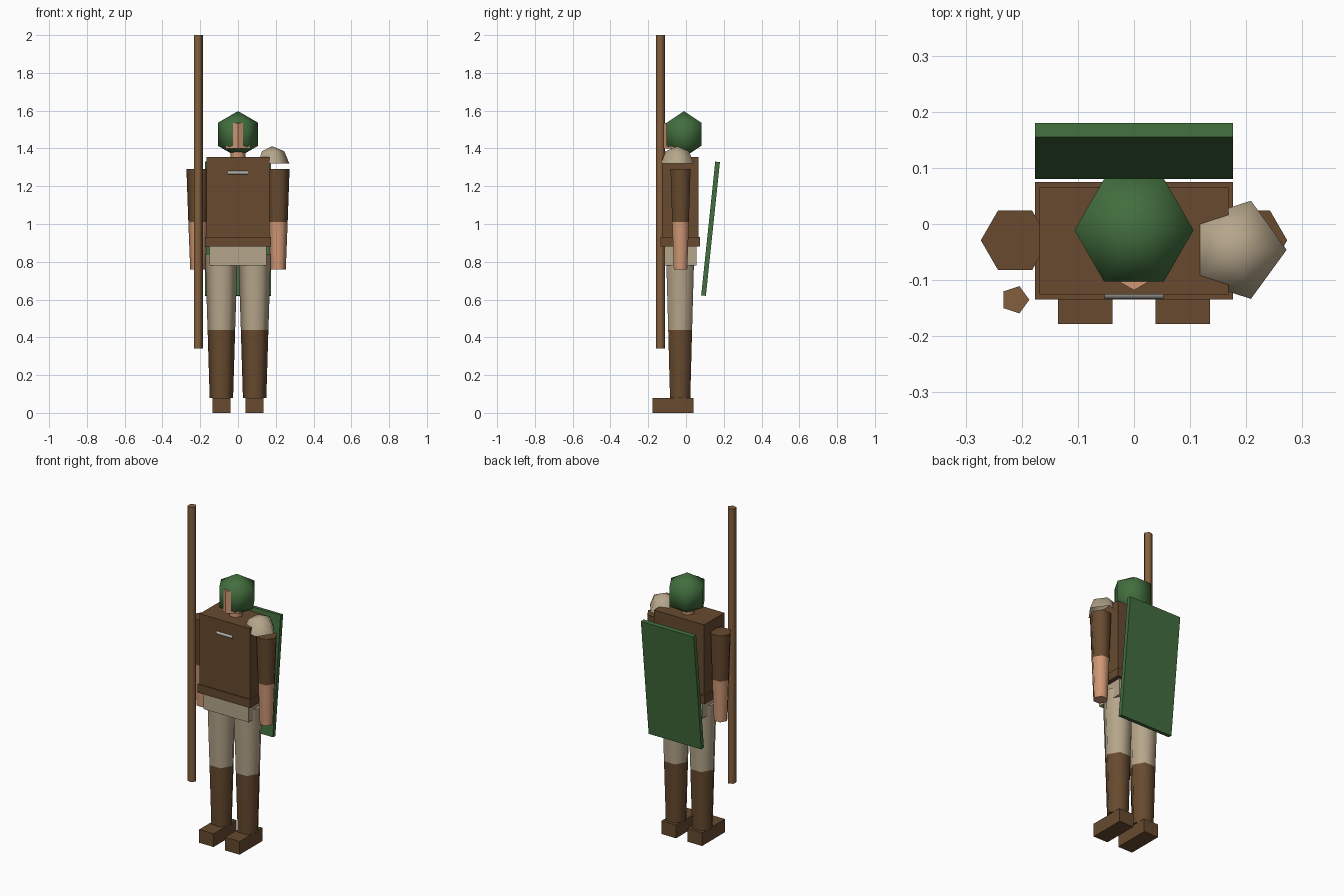
import bpy, bmesh, math
from mathutils import Vector

cube = bpy.data.objects.get("Cube")
if cube:
    bpy.data.objects.remove(cube, do_unlink=True)


def to_linear(c):
    c /= 255
    return c / 12.92 if c <= 0.04045 else ((c + 0.055) / 1.055) ** 2.4


def material(name, *rgb):
    m = bpy.data.materials.new(name)
    m.use_nodes = True
    color = [to_linear(c) for c in rgb] + [1]
    m.diffuse_color = color
    m.node_tree.nodes["Principled BSDF"].inputs["Base Color"].default_value = color
    return m


leather = material("brown leather", 103, 74, 47)
wood = material("light wood", 132, 95, 61)
green = material("dark green", 66, 110, 62)
cloth = material("beige cloth", 182, 166, 139)
skin = material("skin", 208, 152, 117)
metal = material("grey metal", 176, 172, 166)


def finish(name, bm, mats, smooth_angle=0):
    """Turn a bmesh into an object; edges sharper than the angle stay hard."""
    bmesh.ops.recalc_face_normals(bm, faces=bm.faces)
    mesh = bpy.data.meshes.new(name)
    bm.to_mesh(mesh)
    bm.free()
    for m in mats:
        mesh.materials.append(m)
    if smooth_angle:
        for p in mesh.polygons:
            p.use_smooth = True
        mesh.set_sharp_from_angle(angle=math.radians(smooth_angle))
    ob = bpy.data.objects.new(name, mesh)
    bpy.context.collection.objects.link(ob)
    return ob


def box(name, center, size, mat):
    bm = bmesh.new()
    bmesh.ops.create_cube(bm, size=1)
    bmesh.ops.scale(bm, vec=size, verts=bm.verts)
    ob = finish(name, bm, [mat])
    ob.location = center
    return ob


def prism(name, x, y, profile, sides, mats, turn=0, smooth=80):
    """Stack rings of (height, radius); each section takes the next material."""
    bm = bmesh.new()
    rings = []
    for z, r in profile:
        angles = [math.radians(turn) + math.tau * i / sides for i in range(sides)]
        rings.append([bm.verts.new((x + r * math.cos(a), y + r * math.sin(a), z)) for a in angles])
    for k in range(len(rings) - 1):
        for i in range(sides):
            j = (i + 1) % sides
            f = bm.faces.new((rings[k][i], rings[k][j], rings[k + 1][j], rings[k + 1][i]))
            f.material_index = k
    bm.faces.new(rings[0][::-1])
    bm.faces.new(rings[-1]).material_index = len(mats) - 1
    return finish(name, bm, mats, smooth)


def ball(name, center, radius, sides, rings, mat, half=False):
    bm = bmesh.new()
    bmesh.ops.create_uvsphere(bm, u_segments=sides, v_segments=rings, radius=radius)
    if half:
        bmesh.ops.delete(bm, geom=[v for v in bm.verts if v.co.z < -0.01], context='VERTS')
    # Put one corner of every ring on +x
    corner = max(bm.verts, key=lambda v: v.co.xy.length).co
    spin = -math.atan2(corner.y, corner.x)
    ob = finish(name, bm, [mat], 180)
    ob.location = center
    ob.rotation_euler.z = spin
    return ob


# Limbs and feet, mirrored
for side, s in (("right", -1), ("left", 1)):
    prism(side + "_leg", s * 0.088, -0.031, [(0.08, 0.062), (0.44, 0.073), (0.84, 0.086)],
          6, [leather, cloth])
    prism(side + "_arm", s * 0.212, -0.029, [(0.76, 0.041), (1.01, 0.051), (1.29, 0.061)],
          6, [skin, leather])
    box(side + "_foot", (s * 0.087, -0.069, 0.04), (0.097, 0.218, 0.08), leather)

# Body
box("pelvis", (0, -0.03, 0.835), (0.3, 0.17, 0.11), cloth)
box("torso", (0, -0.03, 1.12), (0.336, 0.192, 0.47), leather)
box("belt", (0, -0.03, 0.905), (0.352, 0.209, 0.05), leather)

# Chest clasp
clasp = prism("chest_clasp", 0, 0, [(-0.053, 0.011), (0.053, 0.011)], 6, [metal])
clasp.rotation_euler.y = math.pi / 2
clasp.location = (0, -0.124, 1.272)

# Head with the face ridge showing through the helmet
prism("neck", 0, -0.02, [(1.34, 0.04), (1.43, 0.04)], 6, [skin])
prism("face", 0, -0.042, [(1.4, 0.076), (1.535, 0.076)], 6, [skin], turn=30, smooth=0)
ball("helmet", (0, -0.011, 1.475), 0.1225, 6, 3, green)

# Shoulder pad on the left side only
ball("left_shoulder_pad", (0.18, -0.046, 1.32), 0.092, 5, 4, cloth, half=True)

# Staff and back shield
prism("staff", -0.212, -0.135, [(0.34, 0.0255), (2.0, 0.0255)], 5, [wood])
shield = box("back_shield", (0, 0.13, 0.975), (0.352, 0.025, 0.712), green)
shield.rotation_euler.x = math.radians(-6)
